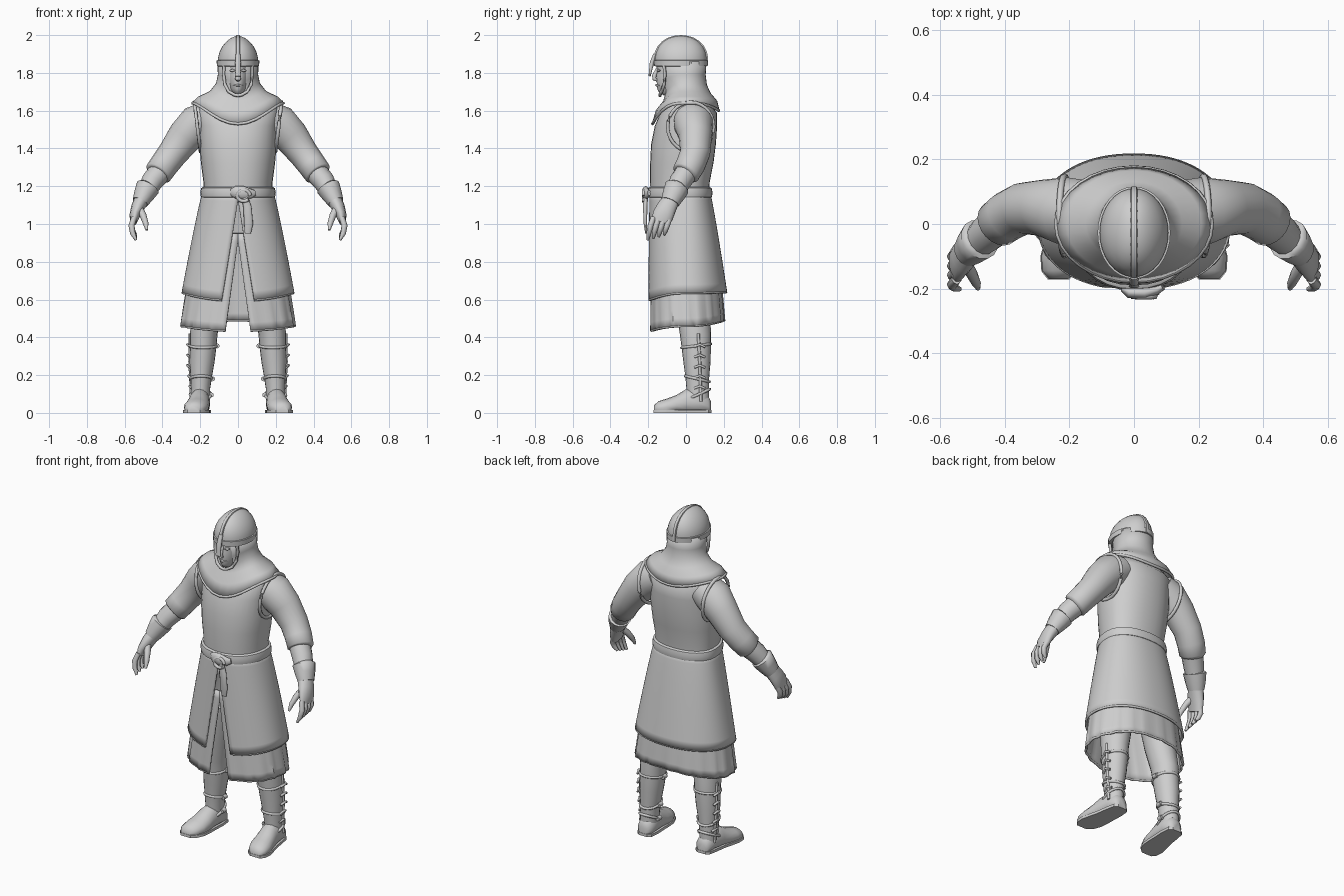
import bpy, bmesh, math
from mathutils import Vector

grey = bpy.data.materials.new("plain_grey")
grey.diffuse_color = (0.62, 0.62, 0.62, 1)


def finish(name, bm, sharp=50, thick=0):
    bmesh.ops.remove_doubles(bm, verts=bm.verts, dist=0.0004)
    bmesh.ops.recalc_face_normals(bm, faces=bm.faces)
    me = bpy.data.meshes.new(name)
    bm.to_mesh(me)
    bm.free()
    me.materials.append(grey)
    me.shade_smooth()
    me.set_sharp_from_angle(angle=math.radians(sharp))
    ob = bpy.data.objects.new(name, me)
    bpy.context.collection.objects.link(ob)
    if thick:
        mod = ob.modifiers.new("thickness", "SOLIDIFY")
        mod.thickness, mod.offset = thick, 0
    return ob


def loft(name, rings, m=1, closed=True, caps=True, sharp=50, thick=0):
    """Skin a stack of rings; m = -1 mirrors across x."""
    bm = bmesh.new()
    vs = [[bm.verts.new((p[0] * m, p[1], p[2])) for p in r] for r in rings]
    n = len(rings[0])
    for a, b in zip(vs, vs[1:]):
        for i in range(n if closed else n - 1):
            j = (i + 1) % n
            bm.faces.new((a[i], a[j], b[j], b[i]))
    if caps:
        bm.faces.new(vs[0])
        bm.faces.new(vs[-1])
    return finish(name, bm, sharp, thick)


def spow(v, e):
    return math.copysign(abs(v) ** (2 / e), v)


def ring(z, rx, yf, yb, cx=0, cy=0, e=2.0, n=32, zf=None, zb=None):
    """Oval with separate front and back depth and optional front/back heights."""
    out = []
    for i in range(n):
        a = 2 * math.pi * i / n
        c, s = math.cos(a), math.sin(a)
        end = zf if s < 0 else zb
        h = z if end is None else z + (end - z) * abs(s) ** 3
        out.append((cx + rx * spow(c, e), cy + (yf if s < 0 else yb) * spow(s, e), h))
    return out


def tube(name, path, m=1, n=14, ref=(0, 1, 0)):
    """Limb along points (x, y, z, radius across, radius along ref)."""
    P = [Vector(p[:3]) for p in path]
    rings = []
    for i, p in enumerate(path):
        t = (P[min(i + 1, len(P) - 1)] - P[max(i - 1, 0)]).normalized()
        u = t.cross(Vector(ref)).normalized()
        v = u.cross(t)
        rings.append([P[i] + u * p[3] * math.cos(k * 2 * math.pi / n)
                      + v * p[-1] * math.sin(k * 2 * math.pi / n) for k in range(n)])
    return loft(name, rings, m, sharp=60)


def cord(name, pts, r, m=1, cyclic=True):
    """Round trim following a line of points."""
    P = [Vector((p[0] * m, p[1], p[2])) for p in pts]
    k, rings = len(P), []
    for i in range(k):
        a, b = (P[i - 1], P[(i + 1) % k]) if cyclic else (P[max(i - 1, 0)], P[min(i + 1, k - 1)])
        t = (b - a).normalized()
        u = t.cross(Vector((0.13, 0.31, 0.94))).normalized()
        v = u.cross(t)
        rings.append([P[i] + (u * math.cos(q * math.pi / 3) + v * math.sin(q * math.pi / 3)) * r
                      for q in range(6)])
    if cyclic:
        rings.append(rings[0])
    return loft(name, rings, caps=not cyclic, sharp=80)


# Torso of the surcoat
loft("torso", [ring(z, rx, f, b, e=2.2) for z, rx, f, b in (
    (1.14, .183, .187, .122), (1.22, .183, .19, .125), (1.32, .196, .19, .145),
    (1.42, .205, .185, .158), (1.52, .206, .165, .165), (1.59, .215, .135, .163),
    (1.635, .21, .09, .125), (1.66, .15, .05, .08))])


# Slit skirts: surcoat skirt and pleated tunic beneath
def skirt(name, ztop, zside, zf, zb, rx, yf, yb, gap, power, pleat=0, n=72, rows=12):
    rings = []
    for k in range(rows + 1):
        t = k / rows
        w = t ** power
        X, F, B = [a + (b - a) * w for a, b in (rx, yf, yb)]
        g = gap * max(0, t - 0.08) / 0.92
        off = math.asin((g / X) ** 1.1)
        row = []
        for i in range(n + 1):
            a = -math.pi / 2 + off + (2 * math.pi - 2 * off) * i / n
            c, s = math.cos(a), math.sin(a)
            low = zside + ((zf if s < 0 else zb) - zside) * s * s
            q = 1 + pleat * t * math.sin(i * math.pi / 2 + math.sin(i))
            row.append((X * q * spow(c, 2.2), (F if s < 0 else B) * q * spow(s, 2.2),
                        ztop + (low - ztop) * t))
        rings.append(row)
    hem = rings[-1]
    loft(name, rings, closed=False, caps=False, thick=0.012)
    cord(name + "_hem", hem, 0.007, cyclic=False)


skirt("surcoat_skirt", 1.17, .635, .595, .64, (.182, .293), (.186, .198), (.122, .212), .085, .9)
skirt("pleated_tunic", .95, .46, .435, .49, (.205, .298), (.172, .186), (.15, .2), .066, .75, .018)

# Belt, knot and hanging tail
loft("belt", [ring(z, .184 + d, .19 + d, .125 + d, e=2.2) for z, d in (
    (1.138, 0), (1.142, .012), (1.165, .016), (1.19, .011), (1.196, 0))])
tube("belt_knot", [(-.035, -.2, 1.165, .02, .01), (-.015, -.212, 1.168, .032, .018),
                   (.03, -.214, 1.165, .035, .02), (.07, -.205, 1.16, .025, .014),
                   (.09, -.195, 1.165, .015, .01)])
tube("belt_tail", [(.03, -.212, 1.16, .016, .012), (.05, -.216, 1.09, .022, .012),
                   (.056, -.215, 1.0, .024, .009), (.052, -.21, .95, .016, .006)])
cord("belt_loop", [(.03 + .034 * math.cos(a / 2), -.224, 1.15 + .03 * math.sin(a / 2))
                   for a in range(12)], .01, cyclic=False)

# Hood with shoulder mantle
mantle = [ring(z, rx, f, b, zf=zf, zb=zb) for rx, f, b, z, zf, zb in (
    (.24, .177, .174, 1.64, 1.53, 1.60), (.207, .156, .162, 1.672, 1.60, 1.65),
    (.147, .117, .128, 1.70, 1.65, 1.69), (.112, .105, .107, 1.745, 1.69, 1.735),
    (.103, .125, .1, 1.79, 1.75, 1.79), (.104, .14, .105, 1.86, 1.86, 1.86))]
loft("hood_mantle", mantle, caps=False, thick=.008)
cord("mantle_hem", mantle[0], .008)

# Face
loft("face", [ring(z, rx, f, .03) for z, rx, f in (
    (1.68, .025, .115), (1.695, .042, .142), (1.715, .054, .152), (1.75, .065, .155),
    (1.79, .07, .157), (1.81, .071, .152), (1.85, .073, .158))])
tube("nose", [(0, -.15, 1.825, .008, .008), (0, -.168, 1.785, .012, .012),
              (0, -.168, 1.768, .016, .012), (0, -.152, 1.76, .01, .006)])
for side, m in (("left", 1), ("right", -1)):
    tube("eye_" + side, [(.016, -.149, 1.812, .003, .003), (.03, -.147, 1.813, .008, .008),
                         (.044, -.138, 1.812, .003, .003)], m, 8, (0, 0, 1))
    cord("hood_edge_" + side, [(.075, -.118, 1.85), (.076, -.11, 1.79), (.07, -.116, 1.74),
                               (.05, -.13, 1.702), (.02, -.138, 1.684), (0, -.138, 1.68)],
         .009, m, False)
tube("mouth", [(-.025, -.14, 1.733, .003, .003), (0, -.156, 1.735, .007, .007),
               (.025, -.14, 1.733, .003, .003)], 1, 8, (0, 0, 1))

# Helmet dome, rim band, crest ridge and nose guard
dome = [(1.84, .107, .137), (1.88, .106, .137), (1.91, .098, .131), (1.94, .083, .117),
        (1.965, .062, .094), (1.983, .04, .066), (1.993, .018, .034), (1.996, .003, .006)]
loft("helmet", [ring(z, rx, ry, ry, cy=-.027) for z, rx, ry in dome])
loft("helmet_band", [ring(z, .106 + d, .136 + d, .136 + d, cy=-.027) for z, d in (
    (1.834, -.01), (1.836, .006), (1.866, .007), (1.868, -.002))])
side_line = [(-.027 - ry, z) for z, _, ry in dome] + [(-.027 + ry, z) for z, _, ry in dome[::-1]]
loft("helmet_ridge", [[(x, -.027 + (y + .027) * k, 1.84 + (z - 1.84) * kz) for x, k, kz in (
    (-.011, .97, .98), (-.008, 1.05, 1.022), (.008, 1.05, 1.022), (.011, .97, .98))]
    for y, z in side_line])
tube("nose_guard", [(0, -.165, 1.90, .012, .008), (0, -.18, 1.855, .015, .012),
                    (0, -.188, 1.81, .014, .008), (0, -.193, 1.782, .017, .006)])

for side, m in (("left", 1), ("right", -1)):
    # Sleeve, forearm, glove
    tube("sleeve_" + side, [(.15, .035, 1.565, .09, .10), (.215, .04, 1.53, .104, .105),
                            (.28, .05, 1.463, .094, .088), (.345, .048, 1.375, .08, .08),
                            (.39, .025, 1.315, .076, .078), (.422, 0, 1.27, .074, .074),
                            (.428, -.006, 1.262, .062, .062)], m, 20)
    tube("forearm_" + side, [(.40, .015, 1.29, .062, .062), (.455, -.03, 1.225, .058, .058),
                             (.505, -.075, 1.14, .042, .046)], m)
    tube("glove_cuff_" + side, [(.474, -.045, 1.198, .05, .05), (.478, -.048, 1.193, .064, .066),
                                (.498, -.066, 1.155, .055, .06), (.518, -.085, 1.115, .043, .05)], m)
    tube("hand_" + side, [(.51, -.078, 1.13, .04, .046), (.532, -.103, 1.085, .035, .053),
                          (.547, -.122, 1.045, .028, .057), (.553, -.135, 1.01, .018, .05)], m)
    for i in range(4):
        y = -.172 + .029 * i
        tube(f"finger_{i + 1}_{side}", [
            (.55, y, 1.035, .015, .015), (.564, y - .016, .99, .016, .015),
            (.557, y - .025, .95 + .004 * i, .014, .013),
            (.54, y - .03, .915 + .009 * i, .007, .007)], m, 8)
    tube("thumb_" + side, [(.527, -.115, 1.09, .02, .02), (.502, -.155, 1.045, .018, .018),
                           (.489, -.182, 1.005, .015, .015), (.483, -.2, .968, .007, .007)], m, 8)
    # Armhole trim
    cord("armhole_trim_" + side, [
        (.215 + .016 * math.sin(a), .025 + .122 * math.cos(a), 1.515 + .13 * math.sin(a))
        for a in [k * math.pi / 14 for k in range(28)]], .01, m)
    # Tall boot and leg
    leg = ((.06, .2, .065, .05, .058), (.13, .198, .062, .051, .06), (.19, .195, .06, .057, .063),
           (.27, .19, .058, .066, .072), (.35, .184, .054, .07, .078), (.42, .181, .05, .073, .083),
           (.55, .16, .035, .085, .09), (.78, .12, .02, .09, .095))
    loft("leg_" + side, [ring(z, rx, ry, ry, cx, cy, n=20) for z, cx, cy, rx, ry in leg], m)
    shoe = ((.133, .197, .025, .06), (.118, .197, .045, .09), (.06, .2, .053, .135),
            (0, .206, .056, .125), (-.05, .213, .062, .095), (-.1, .221, .066, .076),
            (-.145, .229, .055, .062), (-.17, .234, .03, .04))
    loft("shoe_" + side, [[(cx + hw * math.cos(a), y, max(.012, h * .4 + h * .6 * math.sin(a)))
                           for a in [k * math.pi / 8 for k in range(16)]]
                          for y, cx, hw, h in shoe], m, sharp=55)
    loft("sole_" + side, [[(cx + s * (hw + .003), y * 1.01, z) for s, z in (
        (-1, 0), (1, 0), (1, .016), (-1, .016))] for y, cx, hw, h in shoe], m, sharp=35)
    # Straps, buckles and outer lacing
    for label, z, cx, cy, rx, ry, tilt in (("knee", .355, .184, .054, .07, .077, .01),
                                           ("shin", .18, .195, .06, .057, .064, -.015),
                                           ("ankle", .095, .199, .06, .054, .066, .03)):
        cord(f"{label}_strap_{side}", [(p[0], p[1], z + tilt * (p[1] - cy) / ry)
                                       for p in ring(z, rx, ry, ry, cx, cy, n=20)], .008, m)
        tube(f"{label}_buckle_{side}", [(cx - rx - .004, cy - .015, z, .013, .013),
                                        (cx - rx - .004, cy + .015, z, .013, .013)], m, 8, (0, 0, 1))
    cord("boot_seam_" + side, [(cx + rx, cy + .015, z) for z, cx, cy, rx, _ in leg[:6]], .008, m, False)
    for i in range(5):
        z = .13 + .055 * i
        x = .25 + .006 * min(i, 2)
        cord(f"lace_{i + 1}_{side}", [(x - .006, .045, z), (x + .006, .073, z + .012),
                                      (x - .006, .1, z)], .007, m, False)
